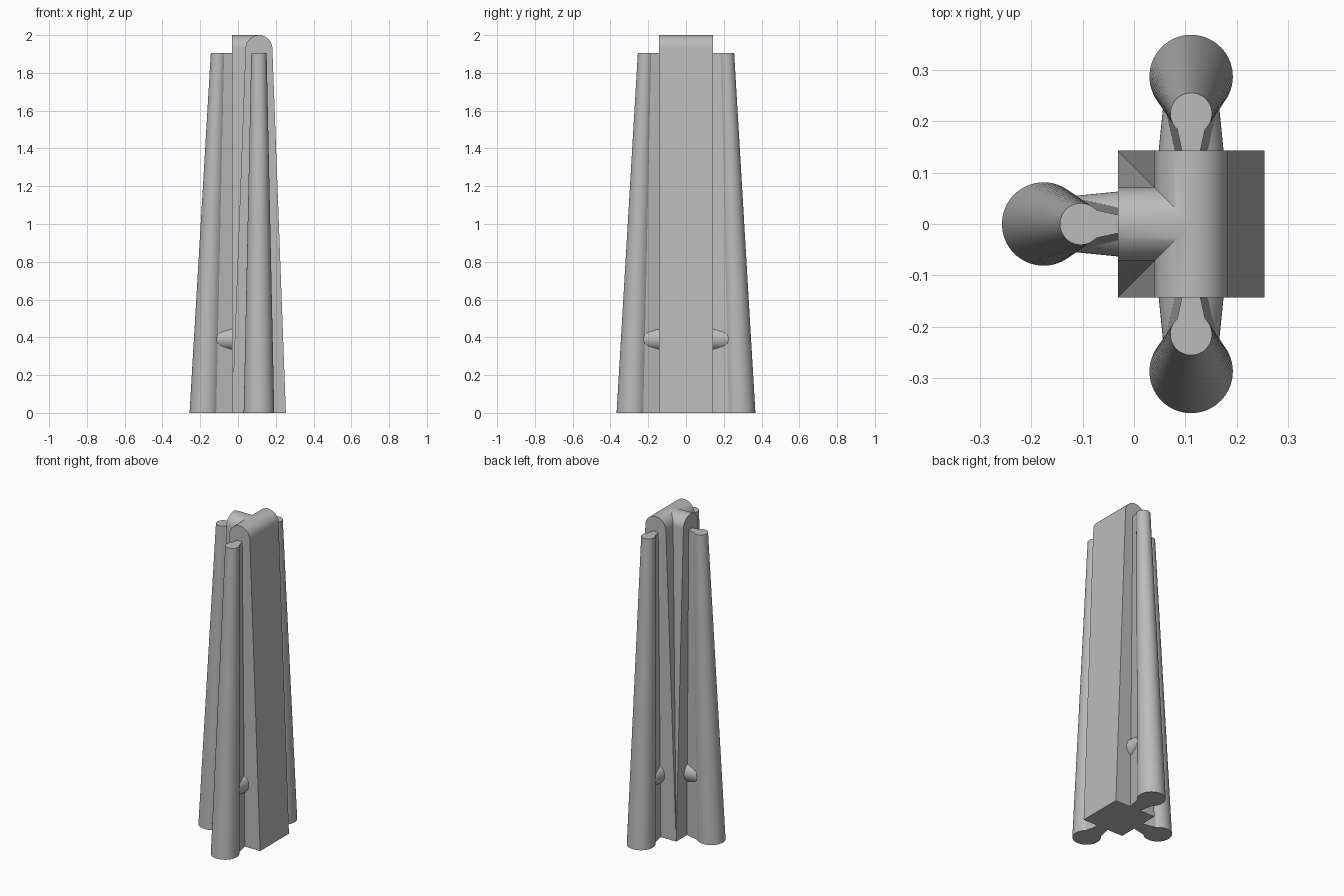
import bpy, bmesh, math
from mathutils import Matrix, Vector

if "Cube" in bpy.data.objects:
    bpy.data.objects.remove(bpy.data.objects["Cube"])

CX = 0.111        # tower centre on x
HALF = 0.1425     # half width of the body at its foot
TOP_R = 0.071     # radius of the rounded crest
COL_H = 1.905

grey = bpy.data.materials.new("stone grey")
grey.diffuse_color = (0.50, 0.50, 0.50, 1)
grey.use_nodes = True
grey.node_tree.nodes["Principled BSDF"].inputs["Base Color"].default_value = grey.diffuse_color


def loft(name, lower, upper):
    """Closed solid between two matching rings of points."""
    bm = bmesh.new()
    a = [bm.verts.new(p) for p in lower]
    b = [bm.verts.new(p) for p in upper]
    n = len(a)
    for i in range(n):
        j = (i + 1) % n
        bm.faces.new((a[i], a[j], b[j], b[i]))
    bm.faces.new(a[::-1])
    bm.faces.new(b)
    bmesh.ops.recalc_face_normals(bm, faces=bm.faces)
    mesh = bpy.data.meshes.new(name)
    bm.to_mesh(mesh)
    bm.free()
    mesh.materials.append(grey)
    ob = bpy.data.objects.new(name, mesh)
    bpy.context.collection.objects.link(ob)
    return ob


def activate(ob):
    bpy.ops.object.select_all(action='DESELECT')
    ob.select_set(True)
    bpy.context.view_layer.objects.active = ob


def merge(ob, other):
    """Union the second solid into the first and discard it."""
    activate(ob)
    mod = ob.modifiers.new("union", 'BOOLEAN')
    mod.operation = 'UNION'
    mod.solver = 'EXACT'
    mod.object = other
    bpy.ops.object.modifier_apply(modifier=mod.name)
    bpy.data.objects.remove(other)


def smooth(ob):
    activate(ob)
    bpy.ops.object.shade_smooth_by_angle(angle=math.radians(30))


# Tapered wall profile with a rounded crest: (across, height)
arch = [(-HALF, 0), (HALF, 0)]
for i in range(33):
    t = math.pi * i / 32
    arch.append((TOP_R * math.cos(t), 2 - TOP_R + TOP_R * math.sin(t)))

# Body: a main wall with a matching arm to the left
body = loft("tower_body",
            [(CX + s, -HALF, z) for s, z in arch],
            [(CX + s, HALF, z) for s, z in arch])
arm = loft("left_arm",
           [(CX - HALF, s, z) for s, z in arch],
           [(CX, s, z) for s, z in arch])
merge(body, arm)
smooth(body)

# Column section: round outer part and a neck narrowing to the body
section = [(0, -0.036)]
join = math.radians(137.8)
for i in range(49):
    t = -join + 2 * join * i / 48
    section.append((0.144 + 0.081 * math.cos(t), 0.081 * math.sin(t)))
section.append((0, 0.036))


def ring(u, r, z, n=48):
    return [(u, r * math.cos(2 * math.pi * i / n), z + r * math.sin(2 * math.pi * i / n))
            for i in range(n)]


# Three leaning columns, each with a conical peg through its neck
for name, angle in (("left_column", 180), ("front_column", -90), ("back_column", 90)):
    col = loft(name, [(u, v, 0) for u, v in section],
               [(u / 2, v / 2, COL_H) for u, v in section])
    merge(col, loft("peg", ring(0, 0.063, 0.39), ring(0.09, 0.054, 0.39)))
    a = math.radians(angle)
    out = Vector((math.cos(a), math.sin(a), 0)) * HALF
    col.data.transform(Matrix.Translation(Vector((CX, 0, 0)) + out) @ Matrix.Rotation(a, 4, 'Z'))
    smooth(col)
